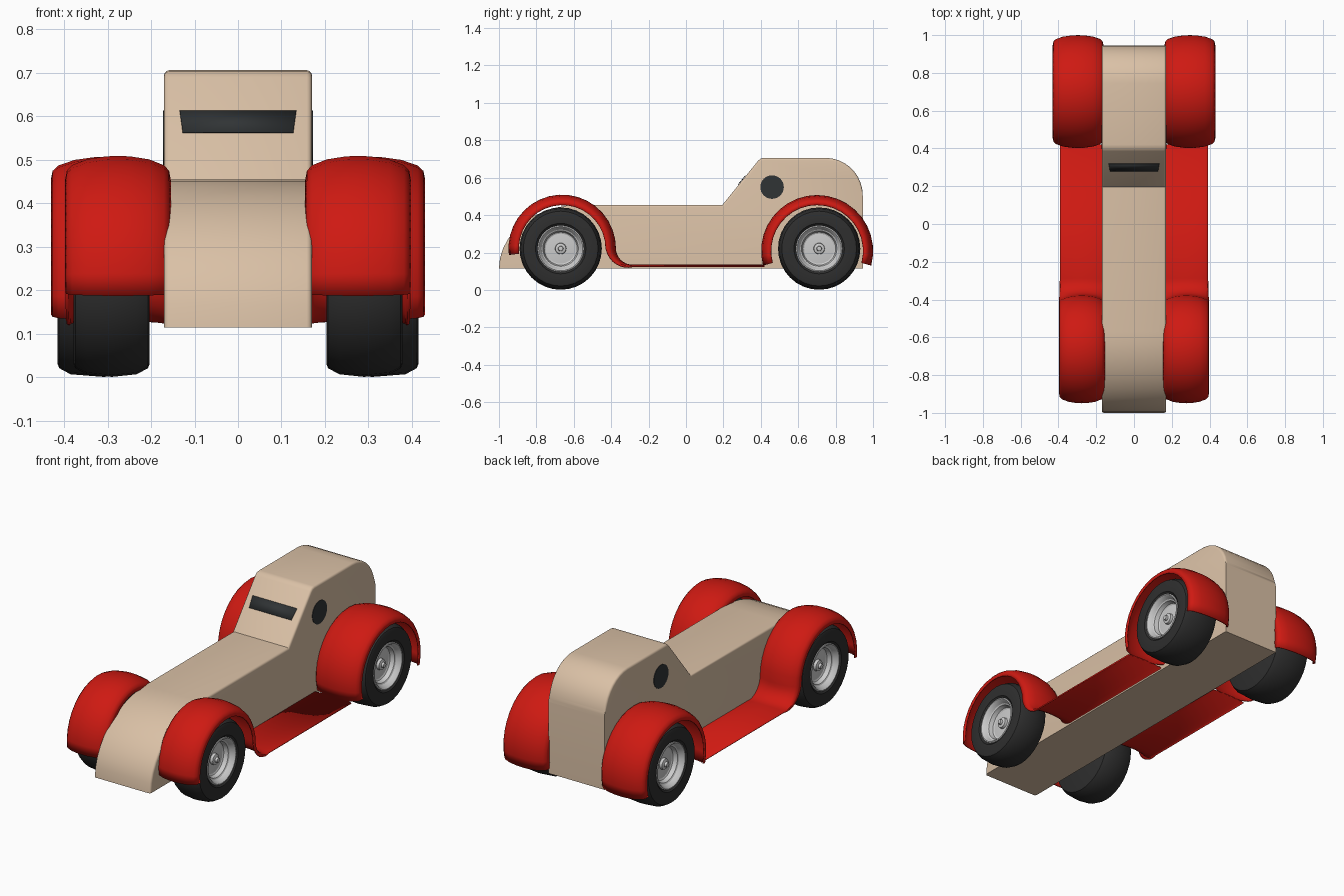
import bpy, bmesh, math
from mathutils import Vector

if "Cube" in bpy.data.objects:
    bpy.data.objects.remove(bpy.data.objects["Cube"])


def material(name, rgb):
    m = bpy.data.materials.new(name)
    m.diffuse_color = (*rgb, 1)
    m.use_nodes = True
    m.node_tree.nodes["Principled BSDF"].inputs["Base Color"].default_value = m.diffuse_color
    return m


TAN = material("tan_paint", (0.70, 0.53, 0.38))
RED = material("red_paint", (0.62, 0.01, 0.006))
RUBBER = material("rubber", (0.028, 0.028, 0.028))
GLASS = material("dark_glass", (0.03, 0.034, 0.036))


def finish(name, bm, mat=None, mirror=False, solid=0, angle=32):
    bmesh.ops.recalc_face_normals(bm, faces=bm.faces)
    me = bpy.data.meshes.new(name)
    bm.to_mesh(me)
    bm.free()
    me.shade_smooth()
    me.set_sharp_from_angle(angle=math.radians(angle))
    ob = bpy.data.objects.new(name, me)
    bpy.context.collection.objects.link(ob)
    if mat:
        me.materials.append(mat)
    if solid:
        s = ob.modifiers.new("thickness", 'SOLIDIFY')
        s.thickness, s.offset = solid, 0
    if mirror:
        m = ob.modifiers.new("mirror", 'MIRROR')
        m.use_mirror_merge = False
    return ob


def skin(bm, rows, closed=False):
    """Join rows of points with quads."""
    vs = [[bm.verts.new(p) for p in row] for row in rows]
    pairs = list(zip(vs, vs[1:])) + ([(vs[-1], vs[0])] if closed else [])
    for a, b in pairs:
        for i in range(len(a) - 1):
            bm.faces.new((a[i], a[i + 1], b[i + 1], b[i]))


def lathe(name, profile, y, z, mat=None, n=32):
    """Spin (x, radius) points around a wheel axis."""
    bm = bmesh.new()
    rows = []
    for k in range(n):
        t = 2 * math.pi * k / n
        rows.append([(x, y + r * math.cos(t), z + r * math.sin(t)) for x, r in profile])
    skin(bm, rows, closed=True)
    bmesh.ops.remove_doubles(bm, verts=bm.verts, dist=1e-5)
    return finish(name, bm, mat, mirror=True)


def arc(cy, cz, ry, rz, a0, a1, n):
    out = []
    for k in range(n + 1):
        t = math.radians(a0 + (a1 - a0) * k / n)
        out.append((cy + ry * math.cos(t), cz + rz * math.sin(t)))
    return out


# Body: side profile extruded across, with softened upper edges
HALF = 0.17
profile = arc(-0.57, 0.115, 0.43, 0.34, 180, 90, 10)
profile += [(0.195, 0.455), (0.385, 0.69), (0.40, 0.703), (0.42, 0.706)]
profile += arc(0.745, 0.506, 0.2, 0.2, 90, 0, 9)
profile += [(0.945, 0.115)]
bm = bmesh.new()
face = bm.faces.new([bm.verts.new((-HALF, y, z)) for y, z in profile])
ext = bmesh.ops.extrude_face_region(bm, geom=[face])
bmesh.ops.translate(bm, vec=(2 * HALF, 0, 0),
                    verts=[v for v in ext["geom"] if isinstance(v, bmesh.types.BMVert)])
rim = [e for e in bm.edges
       if abs(e.verts[0].co.x - e.verts[1].co.x) < 1e-4
       and max(v.co.z for v in e.verts) > 0.13
       and min(v.co.y for v in e.verts) < 0.94]
bmesh.ops.bevel(bm, geom=rim, offset=0.012, segments=3, profile=0.5, affect='EDGES')
finish("body", bm, TAN)

# Windscreen slot, lying on the slanted cab front
bm = bmesh.new()
slope = Vector((0, 0.19, 0.235)).normalized()
out = Vector((0, -slope.z, slope.y))
base = Vector((0, 0.195, 0.455))
rows = []
for z, hw in ((0.561, 0.127), (0.611, 0.134)):
    p = base + slope * ((z - 0.455) / slope.z) + out * 0.003
    rows.append([p + Vector((-hw, 0, 0)), p + Vector((hw, 0, 0))])
skin(bm, rows)
finish("windscreen", bm, GLASS, solid=0.003)

# Round side windows
lathe("side_window", [(0.165, 0), (0.165, 0.063), (0.1725, 0.063), (0.1725, 0)],
      0.46, 0.55, GLASS)


def section(x0, x1, depth):
    """Domed mudguard cross-section: (x, drop below crown)."""
    w = x1 - x0
    return [(x0 + w * u, depth * d) for u, d in
            ((0, 1), (0.015, 0.62), (0.06, 0.4), (0.2, 0.15), (0.38, 0.02), (0.5, 0),
             (0.62, 0.02), (0.8, 0.15), (0.94, 0.4), (0.985, 0.62), (1, 1))]


def guard(name, path):
    """Sweep the section along (y, z, normal angle, depth, x0, x1) stations."""
    bm = bmesh.new()
    rows = []
    for y, z, a, depth, x0, x1 in path:
        c, s = math.cos(a), math.sin(a)
        rows.append([(x, y - d * c, z - d * s) for x, d in section(x0, x1, depth)])
    skin(bm, rows)
    return finish(name, bm, RED, mirror=True, solid=0.007, angle=40)


# Front mudguard flowing down into the running board
path = []
for k in range(19):
    a = math.radians(187 - 187 * k / 18)
    path.append((-0.662 + 0.284 * math.cos(a), 0.222 + 0.284 * math.sin(a),
                 a, 0.052, 0.158, 0.394))
for k in range(1, 9):
    t = k / 8
    a = math.radians(90 * t)
    path.append((-0.288 - 0.09 * math.cos(a), 0.222 - 0.09 * math.sin(a),
                 a, 0.052 - 0.044 * t, 0.158 + 0.006 * t, 0.394 - 0.004 * t))
path.append((0.42, 0.132, math.pi / 2, 0.008, 0.164, 0.39))
guard("front_mudguard_and_running_board", path)

# Rear mudguard
path = []
for k in range(21):
    a = math.radians(195 - 210 * k / 20)
    path.append((0.701 + 0.296 * math.cos(a), 0.208 + 0.296 * math.sin(a),
                 a, 0.05, 0.165, 0.427))
guard("rear_mudguard", path)

# Wheels: tyre, dished rim, hub and axle
for label, y, outer in (("front", -0.67, 0.378), ("rear", 0.712, 0.415)):
    inner, z = 0.203, 0.221
    mid = (inner + outer) / 2
    lathe(label + "_tyre",
          [(inner, 0), (inner, 0.19), (inner + 0.004, 0.2), (inner + 0.03, 0.214),
           (mid, 0.22), (outer - 0.03, 0.214), (outer - 0.004, 0.2), (outer, 0.19),
           (outer - 0.002, 0.135), (outer - 0.012, 0.124), (outer - 0.07, 0.122)],
          y, z, RUBBER)
    lathe(label + "_rim",
          [(outer - 0.03, 0.124), (outer - 0.006, 0.124), (outer - 0.004, 0.118),
           (outer - 0.01, 0.112), (outer - 0.03, 0.102), (outer - 0.034, 0.095),
           (outer - 0.056, 0.088), (outer - 0.06, 0.08), (outer - 0.056, 0.04),
           (outer - 0.056, 0.03), (outer - 0.042, 0.028), (outer - 0.038, 0.014),
           (outer - 0.026, 0.012), (outer - 0.024, 0)],
          y, z)
    lathe(label + "_axle", [(0.15, 0), (0.15, 0.02), (0.21, 0.02), (0.21, 0)], y, z, n=16)
